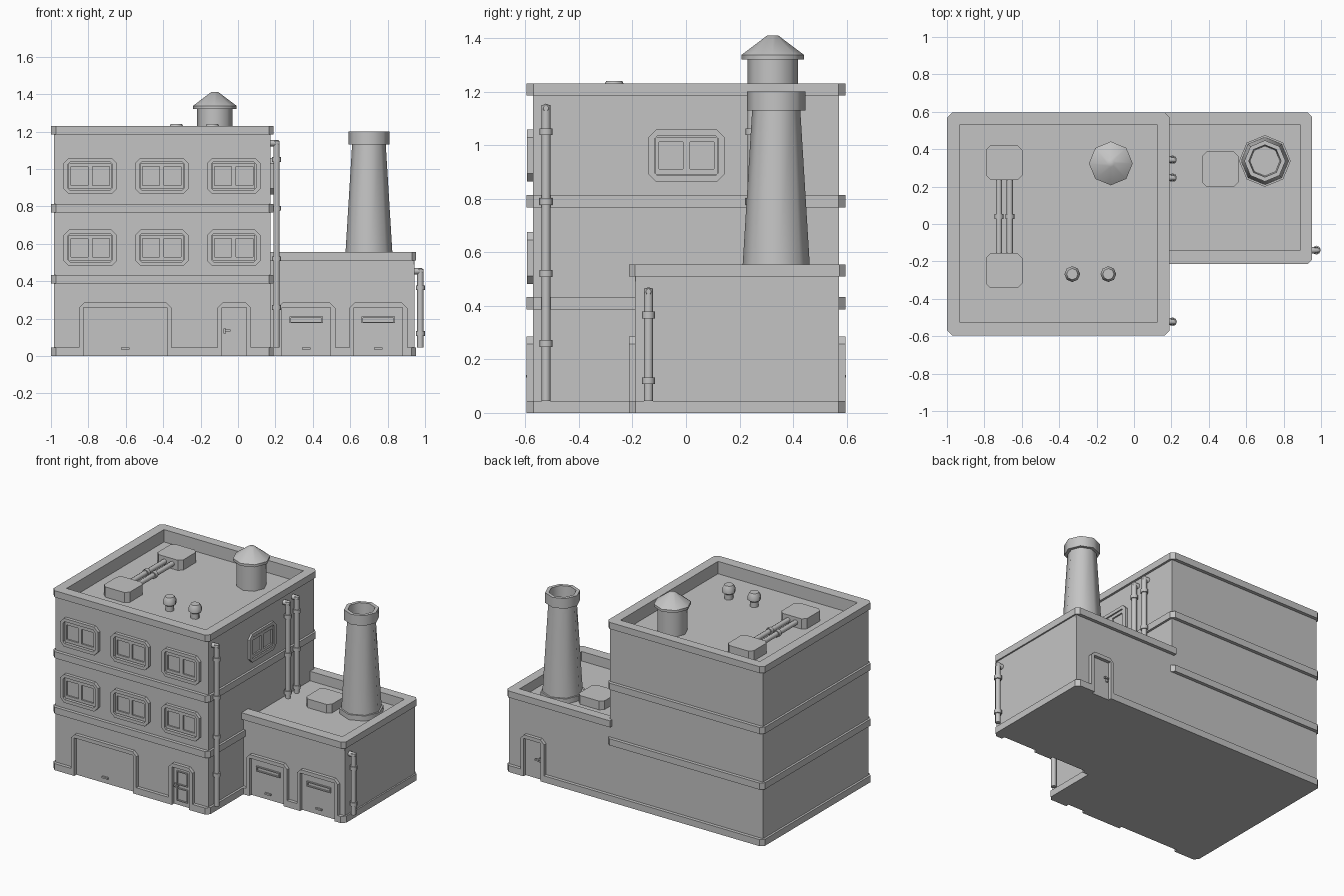
import bpy, bmesh, math
from mathutils import Matrix

cube = bpy.data.objects.get("Cube")
if cube:
    bpy.data.objects.remove(cube, do_unlink=True)

GREY = (0.55, 0.55, 0.55, 1)
grey = bpy.data.materials.new("plain grey")
grey.use_nodes = True
grey.diffuse_color = GREY
grey.node_tree.nodes["Principled BSDF"].inputs["Base Color"].default_value = GREY

# Main dimensions
MX0, MX1, MY = -0.984, 0.175, 0.572      # main walls
AX0, AX1, AY0 = 0.16, 0.943, -0.19       # annex walls
LX, LY = 0.015, 0.023                    # ledge overhang
ROOF, TOP, AROOF, ATOP = 1.145, 1.23, 0.49, 0.555
BAND = 0.045


def wall_frame(u, v, w, origin):
    """Matrix taking wall coordinates (across, up, outward) to the world."""
    m = Matrix((u, v, w)).transposed().to_4x4()
    m.translation = origin
    return m


UP = (0, 0, 1)
FLOOR = Matrix()
FRONT = wall_frame((1, 0, 0), UP, (0, -1, 0), (0, -MY, 0))
ANNEX_FRONT = wall_frame((1, 0, 0), UP, (0, -1, 0), (0, AY0, 0))
SIDE = wall_frame((0, 1, 0), UP, (1, 0, 0), (MX1, 0, 0))
BACK = wall_frame((-1, 0, 0), UP, (0, 1, 0), (0, MY, 0))


def finish(name, bm, smooth=False):
    bmesh.ops.remove_doubles(bm, verts=bm.verts, dist=1e-5)
    bmesh.ops.recalc_face_normals(bm, faces=bm.faces)
    mesh = bpy.data.meshes.new(name)
    bm.to_mesh(mesh)
    bm.free()
    mesh.materials.append(grey)
    ob = bpy.data.objects.new(name, mesh)
    bpy.context.collection.objects.link(ob)
    if smooth:
        bpy.ops.object.select_all(action='DESELECT')
        ob.select_set(True)
        bpy.context.view_layer.objects.active = ob
        bpy.ops.object.shade_smooth_by_angle(angle=math.radians(50))


def prism(name, outline, d0, d1, m=FLOOR, hole=None):
    """Extrude an outline, or the ring between two matching outlines."""
    bm = bmesh.new()
    loops = [[[bm.verts.new(m @ Matrix.Translation((u, v, d)).translation) for u, v in line]
              for d in (d0, d1)] for line in (outline, hole) if line]
    n = len(outline)
    for low, high in loops:
        for i in range(n):
            j = (i + 1) % n
            bm.faces.new((low[i], low[j], high[j], high[i]))
    for k in (0, 1):
        if hole:
            a, b = loops[0][k], loops[1][k]
            for i in range(n):
                j = (i + 1) % n
                bm.faces.new((a[i], a[j], b[j], b[i]))
        else:
            bm.faces.new(loops[0][k])
    finish(name, bm)


def rect(x0, x1, y0, y1, c=0.0):
    """Rectangle with cut corners, always eight points."""
    return [(x0 + c, y0), (x1 - c, y0), (x1, y0 + c), (x1, y1 - c),
            (x1 - c, y1), (x0 + c, y1), (x0, y1 - c), (x0, y0 + c)]


def box(name, x0, x1, y0, y1, d0, d1, m=FLOOR, c=0.0):
    pts = rect(x0, x1, y0, y1, c) if c else [(x0, y0), (x1, y0), (x1, y1), (x0, y1)]
    prism(name, pts, d0, d1, m)


def lathe(name, profile, m, sides=8):
    """Turn a radius and height profile around the local z axis."""
    bm = bmesh.new()
    rings = []
    for r, z in profile:
        rings.append([bm.verts.new(m @ Matrix.Translation(
            (r * math.cos(math.tau * i / sides), r * math.sin(math.tau * i / sides), z)).translation)
            for i in range(sides)])
    for a, b in zip(rings, rings[1:]):
        for i in range(sides):
            j = (i + 1) % sides
            bm.faces.new((a[i], a[j], b[j], b[i]))
    bm.faces.new(rings[0])
    bm.faces.new(rings[-1])
    finish(name, bm, True)


def plinth(name, x0, x1, y0, y1, front, back=()):
    """Base course with notches where the doors stand."""
    c = 0.025
    pts = [(x0, y0 + c), (x0 + c, y0)]
    for a, b in front:
        pts += [(a, y0), (a, y0 + LY), (b, y0 + LY), (b, y0)]
    pts += [(x1 - c, y0), (x1, y0 + c), (x1, y1 - c), (x1 - c, y1)]
    for a, b in back:
        pts += [(b, y1), (b, y1 - LY), (a, y1 - LY), (a, y1)]
    pts += [(x0 + c, y1), (x0, y1 - c)]
    prism(name, pts, 0, BAND)


def annex_rim(name, grow_x, grow_y, c, z0, z1):
    """Three-sided rim that stops at the main block."""
    x1, y0, y1 = AX1 + grow_x, AY0 - grow_y, MY + grow_y
    pts = [(AX0, y0), (x1 - c, y0), (x1, y0 + c), (x1, y1 - c), (x1 - c, y1), (AX0, y1),
           (AX0, 0.53), (0.89, 0.53), (0.89, -0.14), (AX0, -0.14)]
    prism(name, pts, z0, z1)


# Main block: walls, parapet, ledges and base
main_ledge = rect(MX0 - LX, MX1 + LX, -MY - LY, MY + LY, 0.025)
main_inner = rect(-0.932, 0.125, -0.525, 0.53)
box("main_walls", MX0, MX1, -MY, MY, 0, ROOF)
prism("main_parapet", rect(MX0, MX1, -MY, MY), ROOF, TOP - BAND, FLOOR, main_inner)
prism("main_top_ledge", main_ledge, TOP - BAND, TOP, FLOOR, main_inner)
for i, z in enumerate((0.387, 0.768)):
    prism(f"floor_band_{i + 1}", main_ledge, z, z + BAND)
plinth("main_base", MX0 - LX, MX1 + LX, -MY - LY, MY + LY, [(-0.825, -0.38), (-0.085, 0.045)])

# Annex: walls, parapet, ledge and base
box("annex_walls", AX0, AX1, AY0, MY, 0, AROOF)
annex_rim("annex_parapet", 0, 0, 0.001, AROOF, ATOP - BAND)
annex_rim("annex_top_ledge", LX - 0.005, LY, 0.022, ATOP - BAND, ATOP)
plinth("annex_base", 0.1, AX1 + LX - 0.005, AY0 - LY, MY + LY,
       [(0.235, 0.495), (0.62, 0.88)], [(0.685, 0.815)])


# Windows
def window(name, u, v, m, depth):
    prism(name + "_frame", rect(u - 0.144, u + 0.144, v - 0.097, v + 0.097, 0.03), 0, depth, m,
          rect(u - 0.12, u + 0.12, v - 0.075, v + 0.075, 0.012))
    for side, s in (("left", 1), ("right", -1)):
        c = u + s * 0.0575
        prism(f"{name}_{side}_sash", rect(c - 0.0575, c + 0.0575, v - 0.07, v + 0.07), 0, 0.01, m,
              rect(c - 0.045, c + 0.045, v - 0.05, v + 0.05))


for row, z in enumerate((0.578, 0.962)):
    for col, x in enumerate((-0.79, -0.407, -0.023)):
        window(f"front_window_{row + 1}_{col + 1}", x, z, FRONT, 0.022)
window("side_window", 0.002, 0.961, SIDE, 0.014)


# Doors
def door_frame(name, a, b, m):
    t, w, c = 0.285, 0.025, 0.028
    pts = [(a, 0), (a, t - c), (a + c, t), (b - c, t), (b, t - c), (b, 0),
           (b - w, 0), (b - w, t - w), (a + w, t - w), (a + w, 0)]
    prism(name + "_frame", pts, 0, LY, m)


def garage_door(name, a, b, m, slot=True):
    door_frame(name, a, b, m)
    u = (a + b) / 2
    box(name + "_handle", u - 0.022, u + 0.022, 0.035, 0.046, 0, 0.012, m)
    if slot:
        prism(name + "_slot", rect(u - 0.09, u + 0.09, 0.175, 0.21), 0, 0.01, m,
              rect(u - 0.082, u + 0.082, 0.182, 0.203))


def entry_door(name, u, m, handle_side, panels):
    door_frame(name, u - 0.09, u + 0.09, m)
    for part, v0, v1 in panels:
        prism(f"{name}_{part}_panel", rect(u - 0.042, u + 0.042, v0, v1), 0, 0.008, m,
              rect(u - 0.035, u + 0.035, v0 + 0.007, v1 - 0.007))
    h = u + handle_side * 0.05
    tip = h - handle_side * 0.03
    box(name + "_lock", h - 0.007, h + 0.007, 0.12, 0.148, 0, 0.012, m)
    box(name + "_handle", min(h, tip), max(h, tip), 0.132, 0.142, 0.012, 0.025, m)


garage_door("main_garage_door", -0.85, -0.355, FRONT, False)
garage_door("annex_garage_door_1", 0.21, 0.52, ANNEX_FRONT)
garage_door("annex_garage_door_2", 0.595, 0.905, ANNEX_FRONT)
entry_door("front_door", -0.02, FRONT, -1, (("upper", 0.14, 0.235), ("lower", 0.03, 0.12)))
entry_door("back_door", -0.75, BACK, 1, ())


# Drain pipes with couplings and an elbow into the wall
def pipe_profile(z0, z1, joints):
    r, R, h = 0.017, 0.024, 0.013
    prof = [(r, z0)]
    for z in joints:
        prof += [(r, z - h), (R, z - h), (R, z + h), (r, z + h)]
    return prof + [(r, z1)]


def drain(name, x, y, z0, z1, joints):
    lathe(name, pipe_profile(z0, z1 - 0.005, joints), Matrix.Translation((x, y, 0)))
    turn = Matrix.Translation((x, y, z1 - 0.017)) @ Matrix.Rotation(math.pi / 2, 4, 'Y')
    lathe(name + "_elbow", [(0.017, -0.05), (0.017, 0.008), (0.01, 0.016)], turn)


drain("front_drain", 0.206, -0.523, 0.045, 1.155, (0.26, 0.52, 0.79, 1.05))
for i, y in enumerate((0.247, 0.343)):
    drain(f"rear_drain_{i + 1}", 0.206, y, AROOF, 1.155, (0.53, 0.79, 1.05))
drain("annex_drain", 0.975, -0.14, 0.045, 0.47, (0.12, 0.365))

# Chimney with a footing, collar and hollow top
lathe("chimney", [(0.138, AROOF), (0.138, 0.525), (0.127, 0.525), (0.09, 1.13), (0.11, 1.13),
                  (0.11, 1.2), (0.086, 1.2), (0.08, 1.08)], Matrix.Translation((0.7, 0.337, 0)))

# Roof tank and small vents
lathe("roof_tank", [(0.095, ROOF), (0.095, 1.32), (0.117, 1.32), (0.117, 1.337), (0.02, 1.41)],
      Matrix.Translation((-0.124, 0.324, 0)))
for i, x in enumerate((-0.33, -0.137)):
    lathe(f"roof_vent_{i + 1}", [(0.028, ROOF), (0.028, 1.18), (0.042, 1.19), (0.042, 1.217), (0.03, 1.24)],
          Matrix.Translation((x, -0.268, 0)))

# Roof units joined by two pipes
box("roof_unit_rear", -0.792, -0.597, 0.236, 0.421, ROOF, 1.215, FLOOR, 0.025)
box("roof_unit_front", -0.792, -0.597, -0.343, -0.156, ROOF, 1.215, FLOOR, 0.025)
box("annex_roof_unit", 0.363, 0.558, 0.198, 0.387, AROOF, 0.55, FLOOR, 0.025)
for i, x in enumerate((-0.722, -0.664)):
    along_y = Matrix.Translation((x, 0.04, 1.18)) @ Matrix.Rotation(math.pi / 2, 4, 'X')
    lathe(f"roof_unit_pipe_{i + 1}", pipe_profile(-0.21, 0.21, (0,)), along_y)
